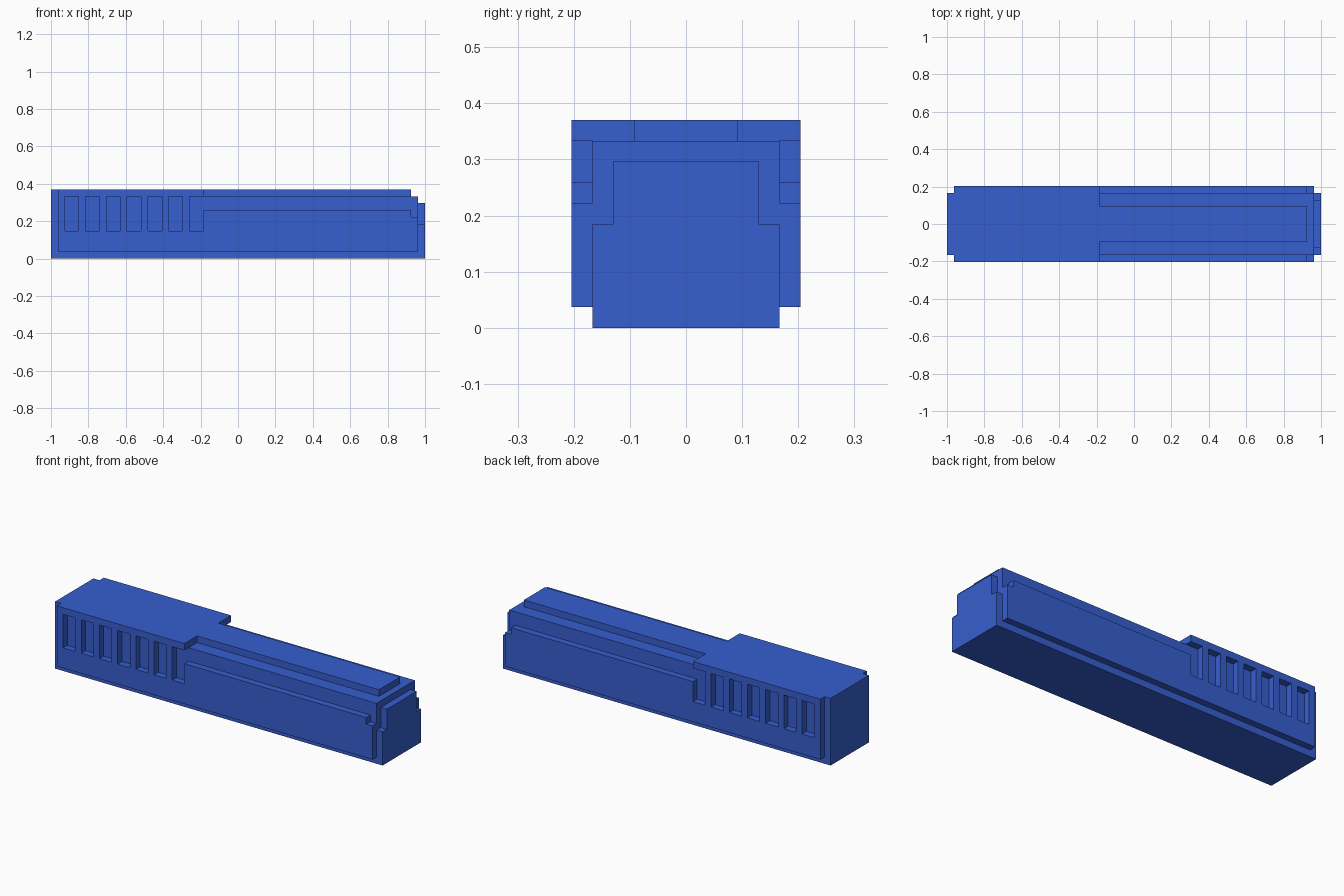
import bpy, bmesh

if "Cube" in bpy.data.objects:
    bpy.data.objects.remove(bpy.data.objects["Cube"])

U = 2 / 54  # the model sits on a regular grid, 54 units long

blue = bpy.data.materials.new("blue")
blue.diffuse_color = (0.037, 0.112, 0.62, 1)
blue.use_nodes = True
blue.node_tree.nodes["Principled BSDF"].inputs["Base Color"].default_value = blue.diffuse_color


def box(name, x, y, z):
    """Box from (min, max) ranges in grid units."""
    bm = bmesh.new()
    bmesh.ops.create_cube(bm, size=1)
    for v in bm.verts:
        v.co = [U * (r[0] if c < 0 else r[1]) for c, r in zip(v.co, (x, y, z))]
    me = bpy.data.meshes.new(name)
    bm.to_mesh(me)
    bm.free()
    me.materials.append(blue)
    ob = bpy.data.objects.new(name, me)
    bpy.context.collection.objects.link(ob)
    return ob


body = box("slotted_body", (-27, 27), (-5.5, 5.5), (0, 10))


def cut(x, y, z):
    """Subtract a box from the body and discard the cutter."""
    cutter = box("cutter", x, y, z)
    mod = body.modifiers.new("cut", 'BOOLEAN')
    mod.operation, mod.solver, mod.object = 'DIFFERENCE', 'EXACT', cutter
    dg = bpy.context.evaluated_depsgraph_get()
    me = bpy.data.meshes.new_from_object(body.evaluated_get(dg))
    body.modifiers.clear()
    body.data = me
    bpy.data.objects.remove(cutter)


# cuts mirrored on both long sides: x range, inner y, z range
side_cuts = [
    ((-28, 28), 4.5, (-1, 1)),    # bottom edge
    ((-28, -26), 4.5, (-1, 11)),  # rear vertical edge
    ((26, 28), 4.5, (-1, 11)),    # nose vertical edge
    ((25, 28), 4.5, (6, 11)),     # upper nose edge
    ((-6, 28), 4.5, (7, 9)),      # ledge along the front half
    ((-5, 28), 2.5, (9, 11)),     # shoulder beside the top rib
    ((26, 28), 3.5, (5, 11)),     # nose corner step
]
# grip slots
side_cuts += [((-25 + 3 * i, -23 + 3 * i), 4.5, (4, 9)) for i in range(7)]

for xr, y, zr in side_cuts:
    cut(xr, (y, 6), zr)
    cut(xr, (-6, -y), zr)

# steps on the top of the nose
cut((25, 28), (-7, 7), (9, 12))
cut((26, 28), (-7, 7), (8, 12))

# merge coplanar faces left by the cuts
bm = bmesh.new()
bm.from_mesh(body.data)
bmesh.ops.remove_doubles(bm, verts=bm.verts, dist=1e-5)
bmesh.ops.dissolve_limit(bm, angle_limit=0.01, verts=bm.verts, edges=bm.edges)
bm.to_mesh(body.data)
bm.free()
body.data.name = "slotted_body"
